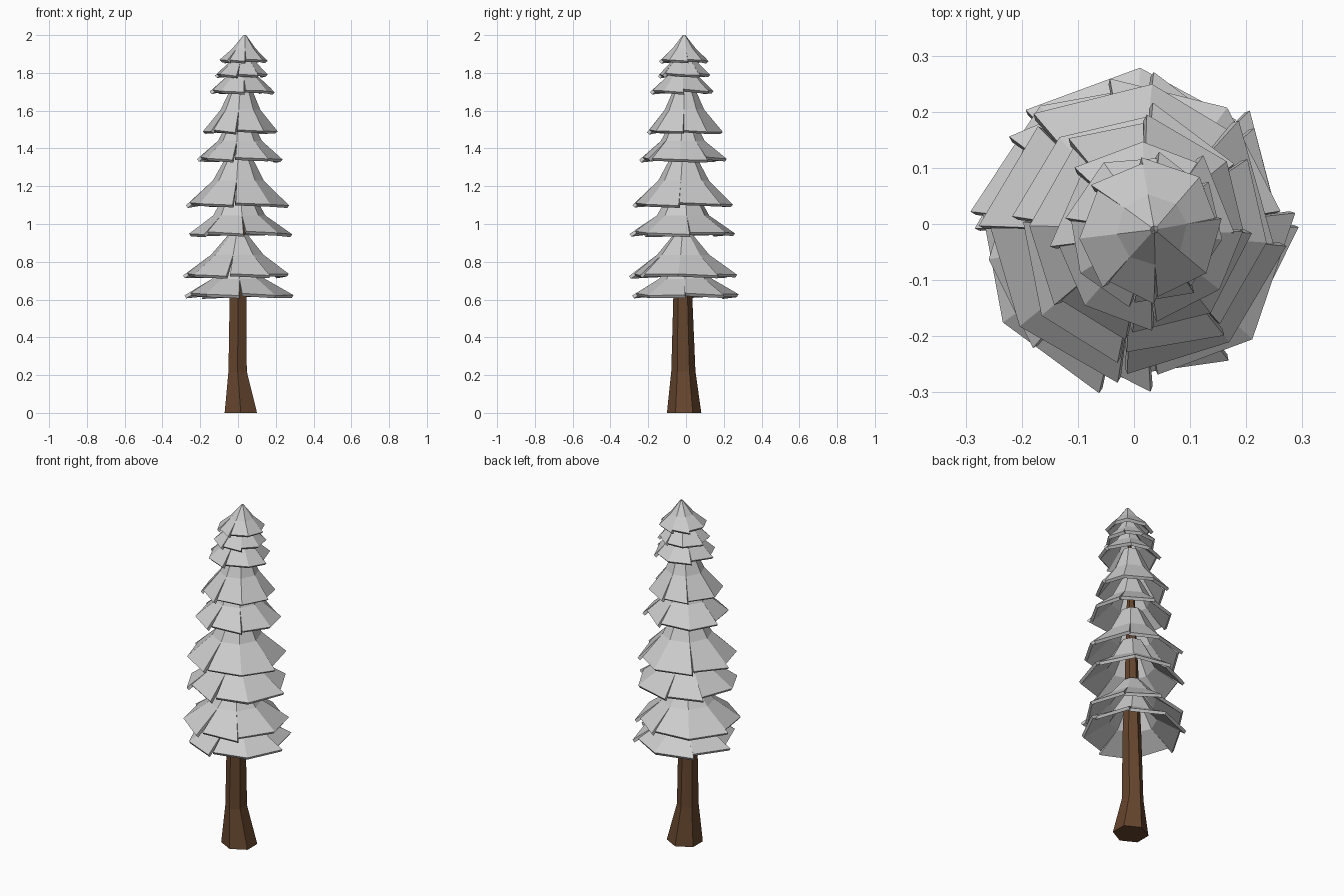
import bpy, bmesh, math, random

if "Cube" in bpy.data.objects:
    bpy.data.objects.remove(bpy.data.objects["Cube"])
random.seed(4)
SIDES = 8

bark = bpy.data.materials.new("bark")
bark.diffuse_color = (0.13, 0.06, 0.027, 1)
bark.use_nodes = True
bark.node_tree.nodes["Principled BSDF"].inputs["Base Color"].default_value = bark.diffuse_color


def finish(name, bm):
    bmesh.ops.recalc_face_normals(bm, faces=bm.faces)
    me = bpy.data.meshes.new(name)
    bm.to_mesh(me)
    bm.free()
    ob = bpy.data.objects.new(name, me)
    bpy.context.collection.objects.link(ob)
    return ob


# Trunk: six-sided, flared at the foot, tapering into the crown
bm = bmesh.new()
rings = []
for x, y, z, rx, ry in [(0.015, -0.01, 0, 0.099, 0.091), (-0.002, -0.014, 0.22, 0.056, 0.064),
                        (0, -0.017, 0.62, 0.051, 0.05), (0.003, -0.015, 0.95, 0.038, 0.038),
                        (0.012, -0.012, 1.5, 0.02, 0.02), (0.03, -0.01, 1.92, 0.006, 0.006)]:
    rings.append([bm.verts.new((x + rx * math.cos(a), y + ry * math.sin(a), z))
                  for a in [math.tau * i / 6 - math.pi / 2 for i in range(6)]])
for lo, hi in zip(rings, rings[1:]):
    for i in range(6):
        j = (i + 1) % 6
        bm.faces.new((lo[i], lo[j], hi[j], hi[i]))
bm.faces.new(rings[0])
bm.faces.new(rings[-1])
finish("trunk", bm).data.materials.append(bark)


# Foliage skirt: steep collar, flared panels, rim slits at some corners
def skirt(name, slits, cx, cy, tx, phase, rim, knee, top):
    bm = bmesh.new()
    ang = [math.radians(phase) + math.tau * i / SIDES
           + (random.uniform(-0.08, 0.08) if i else 0) for i in range(SIDES)]

    def ring(x, r, z):
        return [bm.verts.new((x + r * math.cos(a), cy + r * math.sin(a), z)) for a in ang]

    def tip(a, k, dz):
        r = rim[0] * k * random.uniform(0.98, 1.015)
        return bm.verts.new((cx + r * math.cos(a), cy + r * math.sin(a),
                             rim[1] + dz + random.uniform(-0.004, 0.004)))

    upper = ring(tx, *top)
    mid = ring((cx + tx) / 2, *knee)
    starts, ends = [], []
    for i, a in enumerate(ang):
        if i in slits:
            gap = 0.03 if i == 0 else random.uniform(-0.02, 0.02)
            starts.append(tip(a + gap, 0.95, 0.006))
            ends.append(tip(a - gap, 1.04, -0.004))
        else:
            v = tip(a, 1.01, 0)
            starts.append(v)
            ends.append(v)
    for i in range(SIDES):
        j = (i + 1) % SIDES
        bm.faces.new((mid[i], mid[j], upper[j], upper[i]))
        bm.faces.new((starts[i], ends[j], mid[j], mid[i]))
    ob = finish(name, bm)
    mod = ob.modifiers.new("thickness", 'SOLIDIFY')
    mod.thickness = 0.018
    mod.offset = -1
    return ob


# name, centre x, centre y, collar x, slit angle, (radius, z) of rim, knee and top
tiers = [
    ("lowest", 0.005, -0.002, 0.0, -88, (0.275, 0.625), (0.14, 0.71), (0.06, 0.84)),
    ("second", -0.008, -0.015, 0.0, -99, (0.278, 0.732), (0.14, 0.837), (0.05, 0.945)),
    ("third", 0.008, -0.015, 0.005, -84, (0.272, 0.952), (0.14, 1.045), (0.065, 1.18)),
    ("fourth", -0.002, -0.012, 0.006, -94, (0.265, 1.105), (0.135, 1.23), (0.06, 1.37)),
    ("fifth", 0.01, -0.017, 0.01, -98, (0.224, 1.345), (0.117, 1.44), (0.055, 1.56)),
    ("sixth", 0.008, -0.008, 0.018, -95, (0.196, 1.492), (0.105, 1.605), (0.045, 1.74)),
    ("seventh", 0.022, -0.017, 0.024, -85, (0.165, 1.705), (0.085, 1.78), (0.035, 1.86)),
    ("eighth", 0.02, -0.01, 0.028, -100, (0.138, 1.79), (0.078, 1.85), (0.03, 1.92)),
    ("top", 0.028, -0.01, 0.036, -85, (0.126, 1.866), (0.063, 1.928), (0.007, 2.0)),
]
patterns = [(0, 2, 3, 5, 6), (0, 1, 3, 4, 6), (0, 2, 4, 5, 7)]
for n, (name, *args) in enumerate(tiers):
    skirt(name + "_foliage", patterns[n % 3], *args)
